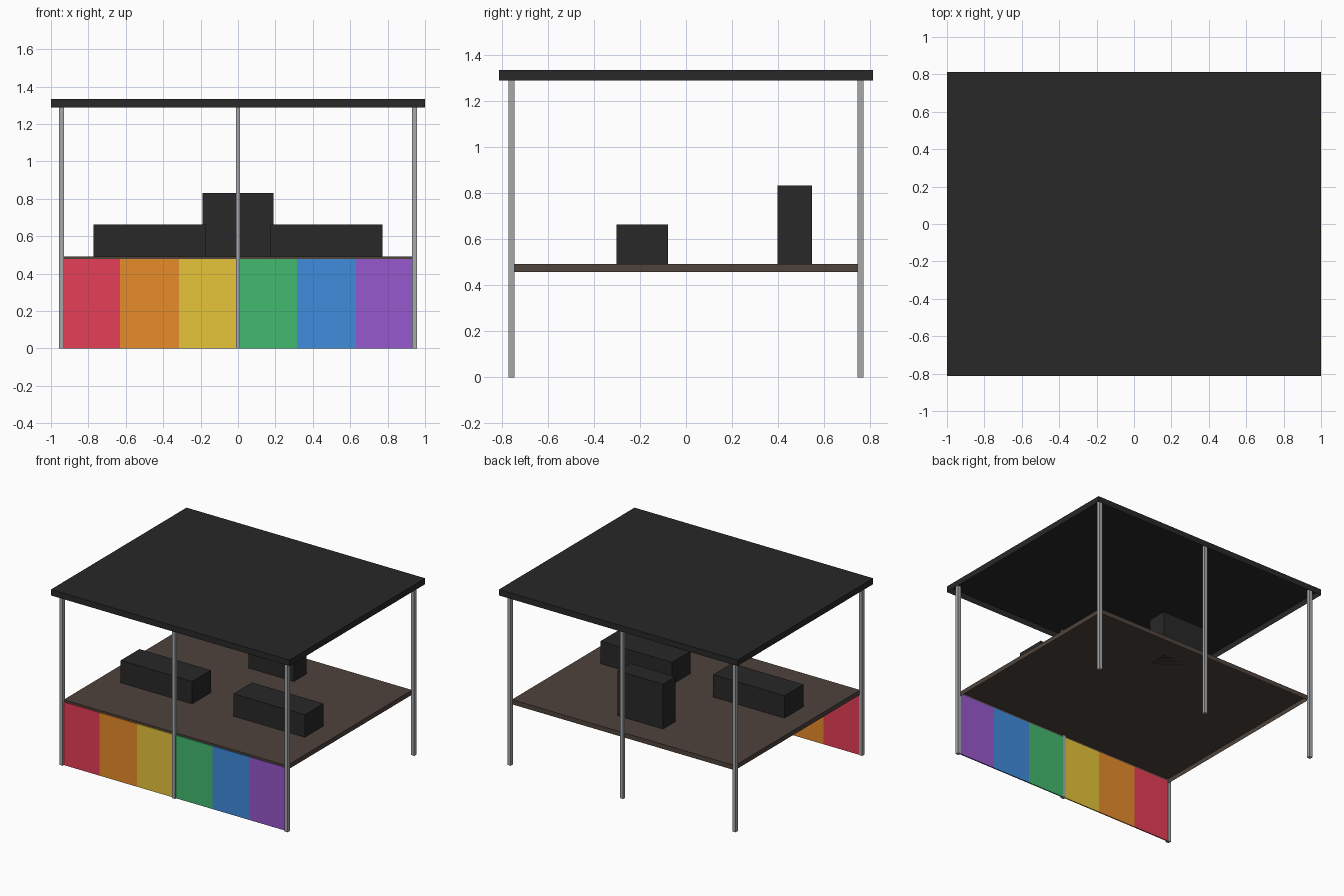
import bpy
import bmesh

if "Cube" in bpy.data.objects:
    bpy.data.objects.remove(bpy.data.objects["Cube"])


def material(name, rgb):
    # rgb is given as 0-255 sRGB and stored as linear
    m = bpy.data.materials.new(name)
    lin = [((c / 255 + 0.055) / 1.055) ** 2.4 for c in rgb]
    m.diffuse_color = (*lin, 1)
    m.use_nodes = True
    m.node_tree.nodes["Principled BSDF"].inputs["Base Color"].default_value = m.diffuse_color
    return m


black = material("matte_black", (40, 40, 40))
brown = material("deck_brown", (78, 67, 60))
grey = material("pole_grey", (166, 168, 170))
stripes = [
    ("red", (230, 62, 86)), ("orange", (230, 140, 42)), ("yellow", (230, 196, 58)),
    ("green", (66, 186, 110)), ("blue", (64, 140, 220)), ("purple", (150, 88, 204)),
]


def box(name, x, y, z, mat, open_bottom=False):
    """Box from (min, max) ranges on each axis, optionally without its underside."""
    bpy.ops.mesh.primitive_cube_add(size=1, location=[sum(r) / 2 for r in (x, y, z)])
    ob = bpy.context.object
    ob.name = name
    ob.scale = [r[1] - r[0] for r in (x, y, z)]
    bpy.ops.object.transform_apply(location=False, rotation=False, scale=True)
    ob.data.materials.append(mat)
    if open_bottom:
        bm = bmesh.new()
        bm.from_mesh(ob.data)
        down = [f for f in bm.faces if f.normal.z < -0.5]
        bmesh.ops.delete(bm, geom=down, context='FACES_ONLY')
        bm.to_mesh(ob.data)
        bm.free()


def pole(name, x, y, w):
    box(name, (x - w / 2, x + w / 2), (y - 0.013, y + 0.013), (0, 1.328), grey)


# Roof and deck are thin covers, hollow underneath
box("roof", (-1, 1), (-0.812, 0.812), (1.288, 1.333), black, True)
box("stage_deck", (-0.935, 0.935), (-0.75, 0.75), (0.457, 0.492), brown, True)

# Support poles: corners and middles of the front and back
for side, y in (("front", -0.758), ("back", 0.758)):
    pole(side + "_left_pole", -0.943, y, 0.026)
    pole(side + "_middle_pole", 0, y, 0.023)
    pole(side + "_right_pole", 0.943, y, 0.026)

# Striped front skirt, running between the corner poles
width = 1.892 / len(stripes)
for i, (name, rgb) in enumerate(stripes):
    x0 = -0.946 + i * width
    box(name + "_skirt_panel", (x0, x0 + width), (-0.757, -0.748), (0, 0.477), material("skirt_" + name, rgb))

# Equipment boxes on the deck
box("left_box", (-0.772, -0.173), (-0.302, -0.078), (0.492, 0.662), black)
box("right_box", (0.173, 0.772), (-0.302, -0.078), (0.492, 0.662), black)
box("back_box", (-0.19, 0.19), (0.398, 0.546), (0.492, 0.832), black)
